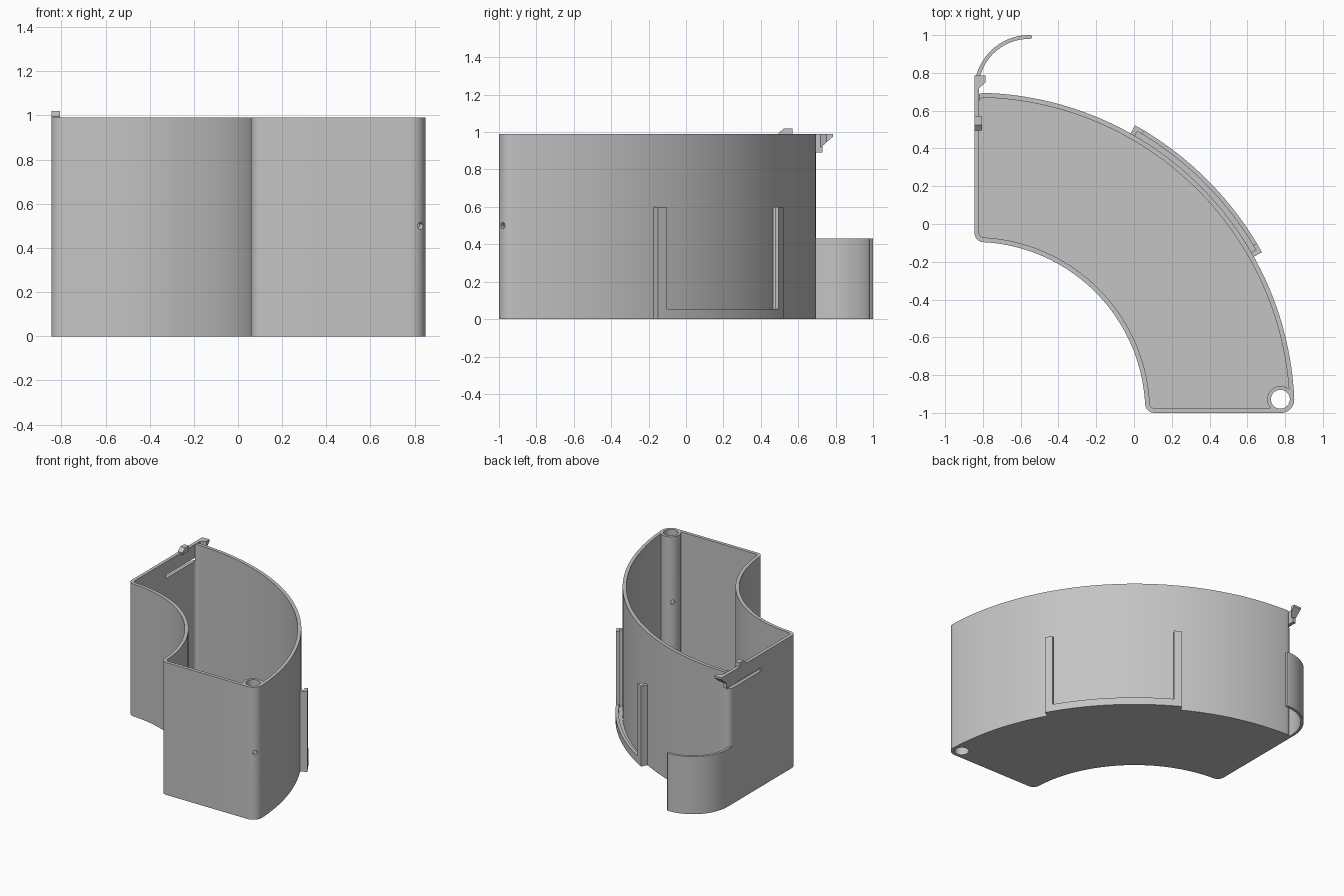
import bpy, bmesh, math
from math import sin, cos, pi, radians, sqrt, asin
from mathutils import Matrix, Vector

cube = bpy.data.objects.get("Cube")
if cube:
    bpy.data.objects.remove(cube)

CX, CY = -0.845, -1.0            # centre of the quarter ring
R_OUT, R_IN = 1.695, 0.905
WALL, FLOOR, TOP = 0.025, 0.03, 0.99

grey = bpy.data.materials.new("plain grey")
grey.use_nodes = True
grey.diffuse_color = (0.55, 0.55, 0.55, 1)
grey.node_tree.nodes["Principled BSDF"].inputs["Base Color"].default_value = grey.diffuse_color


def arc(cx, cy, r, a0, a1, n):
    """Points along an arc, angles in radians."""
    return [(cx + r * cos(a0 + (a1 - a0) * i / n),
             cy + r * sin(a0 + (a1 - a0) * i / n)) for i in range(n + 1)]


def prism(name, points, lo, hi, axis="z"):
    """Extrude a closed profile along z, or a (y, z) profile along x."""
    bm = bmesh.new()
    place = (lambda p, t: (p[0], p[1], t)) if axis == "z" else (lambda p, t: (t, p[0], p[1]))
    face = bm.faces.new([bm.verts.new(place(p, lo)) for p in points])
    shift = Vector((0, 0, hi - lo)) if axis == "z" else Vector((hi - lo, 0, 0))
    new = bmesh.ops.extrude_face_region(bm, geom=[face])["geom"]
    bmesh.ops.translate(bm, vec=shift, verts=[v for v in new if isinstance(v, bmesh.types.BMVert)])
    bmesh.ops.recalc_face_normals(bm, faces=bm.faces)
    mesh = bpy.data.meshes.new(name)
    bm.to_mesh(mesh)
    bm.free()
    mesh.materials.append(grey)
    ob = bpy.data.objects.new(name, mesh)
    bpy.context.collection.objects.link(ob)
    return ob


def box(name, x0, x1, y0, y1, z0, z1):
    return prism(name, [(x0, y0), (x1, y0), (x1, y1), (x0, y1)], z0, z1)


def disc(name, x, y, r, z0, z1, n=40):
    return prism(name, arc(x, y, r, 0, 2 * pi, n)[:-1], z0, z1)


def select(ob):
    bpy.ops.object.select_all(action="DESELECT")
    ob.select_set(True)
    bpy.context.view_layer.objects.active = ob


def cut(ob, cutter):
    """Subtract a cutter and throw it away."""
    mod = ob.modifiers.new("cut", "BOOLEAN")
    mod.operation, mod.solver, mod.object = "DIFFERENCE", "EXACT", cutter
    select(ob)
    bpy.ops.object.modifier_apply(modifier=mod.name)
    bpy.data.objects.remove(cutter)


def smooth(ob):
    select(ob)
    bpy.ops.object.shade_smooth_by_angle(angle=radians(30))


def bin_profile(inset):
    """Quarter ring with rounded corners, moved inward by inset."""
    f, g = 0.05, 0.07            # corner radius, hinge corner radius
    a, b, c = asin(g / (R_OUT - g)), asin(f / (R_OUT - f)), asin(f / (R_IN + f))
    far, near = sqrt((R_OUT - f) ** 2 - f * f), sqrt((R_IN + f) ** 2 - f * f)
    hinge = sqrt((R_OUT - g) ** 2 - g * g)
    q = pi / 2
    pts = arc(CX + hinge, CY + g, g - inset, -q, a, 10)
    pts += arc(CX, CY, R_OUT - inset, a, q - b, 56)[1:-1]
    pts += arc(CX + f, CY + far, f - inset, q - b, pi, 8)
    pts += arc(CX + f, CY + near, f - inset, pi, 3 * q - c, 8)
    pts += arc(CX, CY, R_IN + inset, q - c, c, 40)[1:-1]
    pts += arc(CX + near, CY + f, f - inset, pi + c, 3 * q, 8)
    return pts


# Curved bin, with a pin tube left standing in one corner
TX, TY = 0.775, -0.928
bin_body = prism("bin_body", bin_profile(0), 0, TOP)
pocket = prism("pocket_cutter", bin_profile(WALL), FLOOR, TOP + 0.2)
cut(pocket, disc("tube_cutter", TX, TY, 0.07, -0.1, 1.4))
cut(bin_body, pocket)
cut(bin_body, disc("pin_cutter", TX, TY, 0.05, -0.1, 1.4))

# Small cross hole through the tube, on the corner diagonal
drill = disc("drill_cutter", 0, 0, 0.016, -0.15, 0.15, 20)
drill.matrix_world = (Matrix.Translation((TX, TY, 0.5))
                      @ Matrix.Rotation(radians(-45), 4, "Z") @ Matrix.Rotation(pi / 2, 4, "Y"))
bpy.context.view_layer.update()
cut(bin_body, drill)

# Slit under the latch arm, and clearance where the arm passes the corner
cut(bin_body, box("slit_cutter", -0.9, CX + WALL + 0.003, 0.32, 0.8, 0.865, 0.89))
cut(bin_body, box("corner_cutter", -0.9, CX + WALL + 0.003, 0.62, 0.8, 0.88, 1.1))
smooth(bin_body)

# Latch arm with its sloped hook and thumb stop
ARM = CX + WALL
box("latch_arm", CX, ARM, 0.6, 0.73, 0.89, TOP)
hook = prism("latch_hook", [(CX, 0.7), (ARM, 0.7), (ARM, 0.72), (-0.785, 0.75),
                            (-0.785, 0.785), (CX, 0.785)], 0.89, TOP)
cut(hook, prism("hook_cutter", [(0.69, 0.88), (0.8, 0.88), (0.8, 0.985), (0.785, 0.975),
                                (0.70, 0.9)], -1, -0.7, "x"))
prism("latch_stop", [(0.495, 0.98), (0.57, 0.98), (0.57, 1.02), (0.525, 1.02),
                     (0.495, 0.995)], CX, -0.805, "x")

# Curved spring leaf at the back corner
SX, SY, SR, ST = -0.555, 0.71, 0.29, 0.02
leaf = arc(SX, SY, SR, pi, pi / 2, 24)
leaf += arc(SX + 0.005, SY + SR - ST / 2, ST / 2, pi / 2, -pi / 2, 6)
leaf += arc(SX, SY, SR - ST, pi / 2, pi, 24)
leaf += [(CX + ST, 0.62), (CX, 0.62)]
smooth(prism("spring_leaf", leaf, 0, 0.43))


# Label holder on the outer wall: two lipped rails and a lipped sill
def sector(name, a0, a1, r0, r1, z0, z1, n):
    a0, a1 = radians(a0), radians(a1)
    smooth(prism(name, arc(CX, CY, r0, a0, a1, n) + arc(CX, CY, r1, a1, a0, n), z0, z1))


LIP_IN, LIP_OUT = 1.722, 1.744
for side, sign in (("left", -1), ("right", 1)):
    edge, mid, inner = (45 + sign * k for k in (15.8, 14.9, 14.0))
    sector(side + "_rail", min(edge, mid), max(edge, mid), R_OUT - 0.01, LIP_OUT, 0, 0.6, 2)
    sector(side + "_rail_lip", min(mid, inner), max(mid, inner), LIP_IN, LIP_OUT, 0, 0.6, 2)
sector("label_sill", 30.1, 59.9, R_OUT - 0.01, LIP_OUT, 0, 0.03, 24)
sector("label_sill_lip", 31, 59, LIP_IN, LIP_OUT, 0.03, 0.055, 24)
bpy.ops.object.select_all(action="DESELECT")
